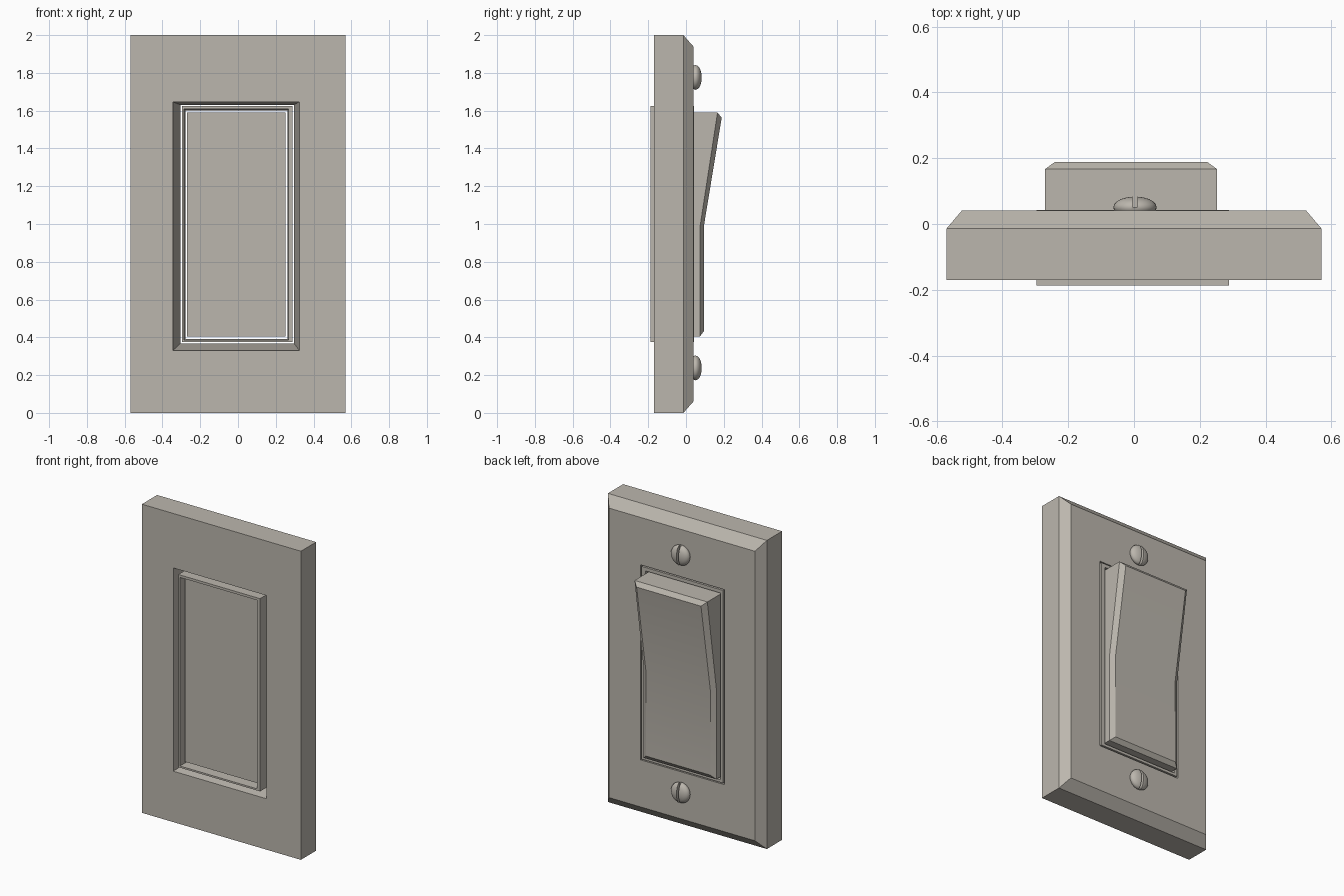
import bpy, bmesh, math

if "Cube" in bpy.data.objects:
    bpy.data.objects.remove(bpy.data.objects["Cube"])

mat = bpy.data.materials.new("warm grey")
mat.diffuse_color = (0.50, 0.47, 0.42, 1)
mat.use_nodes = True
mat.node_tree.nodes["Principled BSDF"].inputs["Base Color"].default_value = mat.diffuse_color


def loft(name, loops, caps=None, cyclic=False):
    """Join equal-length loops of points with quads; close by caps or back to the first loop."""
    bm = bmesh.new()
    rows = [[bm.verts.new(p) for p in lp] for lp in loops]
    n = len(rows[0])
    pairs = list(zip(rows, rows[1:]))
    if cyclic:
        pairs.append((rows[-1], rows[0]))
    for a, b in pairs:
        for i in range(n):
            j = (i + 1) % n
            bm.faces.new((a[i], a[j], b[j], b[i]))
    for cap in caps or []:
        for row in (rows[0], rows[-1]):
            bm.faces.new([row[i] for i in cap])
    bmesh.ops.recalc_face_normals(bm, faces=bm.faces)
    me = bpy.data.meshes.new(name)
    bm.to_mesh(me)
    bm.free()
    me.materials.append(mat)
    ob = bpy.data.objects.new(name, me)
    bpy.context.collection.objects.link(ob)
    return ob


def activate(ob):
    bpy.ops.object.select_all(action='DESELECT')
    ob.select_set(True)
    bpy.context.view_layer.objects.active = ob


def smooth(ob, deg):
    activate(ob)
    bpy.ops.object.shade_smooth_by_angle(angle=math.radians(deg))


def rect(x0, x1, z0, z1, y):
    return [(x0, y, z0), (x1, y, z0), (x1, y, z1), (x0, y, z1)]


# wall plate with chamfered face and tapered opening
loft("wall_plate", [
    rect(-0.57, 0.57, 0, 2, -0.17),
    rect(-0.57, 0.57, 0, 2, -0.014),
    rect(-0.523, 0.523, 0.062, 1.938, 0.041),
    rect(-0.305, 0.297, 0.367, 1.631, 0.041),
    rect(-0.345, 0.325, 0.33, 1.647, -0.17)], cyclic=True)

# thin frame around the rocker
loft("rocker_frame", [
    rect(-0.297, 0.289, 0.375, 1.624, -0.187),
    rect(-0.297, 0.289, 0.375, 1.624, 0.043),
    rect(-0.278, 0.262, 0.392, 1.602, 0.043),
    rect(-0.285, 0.268, 0.386, 1.608, -0.187)], cyclic=True)


# rocker paddle, bent at mid height with a bevelled rim
def paddle(inset, y_low, y_high):
    l, r = -0.27 + inset, 0.252 - inset
    b, t = 0.405 + inset * 0.9, 1.59 - inset * 0.9
    return [(l, y_low, b), (r, y_low, b), (r, y_low, 0.985),
            (r, y_high, t), (l, y_high, t), (l, y_low, 0.985)]


rocker = loft("rocker", [paddle(0, -0.155, -0.155), paddle(0, 0.074, 0.167),
                         paddle(0.03, 0.094, 0.189)],
              caps=[(0, 1, 2, 5), (5, 2, 3, 4)])
smooth(rocker, 25)

# domed slotted screws
N = 32
profile = [(0.060, 0.036), (0.064, 0.044), (0.066, 0.051), (0.063, 0.060), (0.055, 0.069),
           (0.042, 0.076), (0.024, 0.081), (0.008, 0.083)]
for name, z in (("upper_screw", 1.776), ("lower_screw", 0.238)):
    rings = [[(0.003 + r * math.cos(math.tau * i / N), y, z + r * math.sin(math.tau * i / N))
              for i in range(N)] for r, y in profile]
    screw = loft(name, rings, caps=[range(N)])
    cutter = loft("slot_cutter", [rect(-0.004, 0.010, z - 0.1, z + 0.1, 0.051),
                                  rect(-0.004, 0.010, z - 0.1, z + 0.1, 0.12)],
                  caps=[range(4)])
    cutter.hide_render = True
    mod = screw.modifiers.new("slot", 'BOOLEAN')
    mod.operation = 'DIFFERENCE'
    mod.object = cutter
    activate(screw)
    bpy.ops.object.modifier_apply(modifier="slot")
    bpy.data.objects.remove(cutter)
    smooth(screw, 35)
